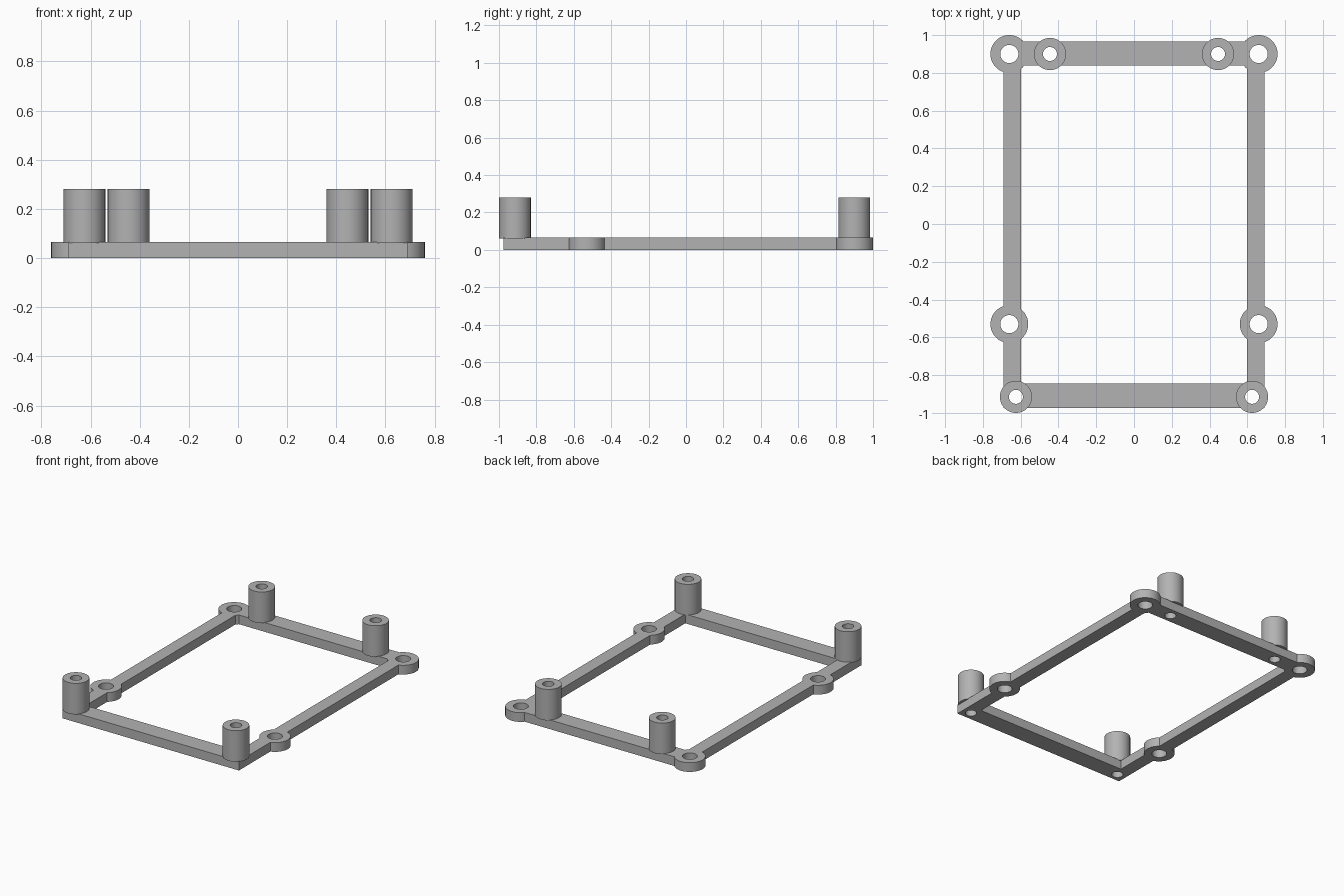
import bpy

if "Cube" in bpy.data.objects:
    bpy.data.objects.remove(bpy.data.objects["Cube"])

grey = bpy.data.materials.new("matte grey")
grey.use_nodes = True
grey.diffuse_color = (0.45, 0.45, 0.45, 1)
grey.node_tree.nodes["Principled BSDF"].inputs["Base Color"].default_value = (0.45, 0.45, 0.45, 1)

THICK = 0.065
POST_TOP = 0.28
LUGS = [(s * 0.66, y) for s in (-1, 1) for y in (0.9, -0.53)]
POSTS = [(s * x, y) for s in (-1, 1) for x, y in ((0.445, 0.9), (0.625, -0.915))]


def finish(ob, name):
    ob.name = ob.data.name = name
    ob.data.materials.clear()
    ob.data.materials.append(grey)
    return ob


def box(name, x0, x1, y0, y1):
    bpy.ops.mesh.primitive_cube_add(size=1, location=((x0 + x1) / 2, (y0 + y1) / 2, THICK / 2))
    ob = bpy.context.object
    ob.scale = (x1 - x0, y1 - y0, THICK)
    bpy.ops.object.transform_apply(location=False, rotation=False)
    return finish(ob, name)


def cylinder(name, spot, radius, z0, z1):
    bpy.ops.mesh.primitive_cylinder_add(vertices=64, radius=radius, depth=z1 - z0,
                                        location=(*spot, (z0 + z1) / 2))
    return finish(bpy.context.object, name)


def combine(target, tool, operation):
    """Apply a boolean and discard the tool."""
    mod = target.modifiers.new("boolean", "BOOLEAN")
    mod.operation = operation
    mod.solver = "EXACT"
    mod.object = tool
    tool.hide_render = True
    bpy.context.view_layer.objects.active = target
    bpy.ops.object.modifier_apply(modifier=mod.name)
    bpy.data.objects.remove(tool)


def smooth(ob):
    bpy.ops.object.select_all(action="DESELECT")
    ob.select_set(True)
    bpy.context.view_layer.objects.active = ob
    bpy.ops.object.shade_smooth_by_angle()


# Rectangular frame: outer block minus the opening
frame = box("frame", -0.69, 0.69, -0.975, 0.965)
opening = box("opening", -0.597, 0.597, -0.845, 0.84)
opening.scale.z = 3
combine(frame, opening, "DIFFERENCE")

# Round mounting lugs, then all screw holes through the frame
for spot in LUGS:
    combine(frame, cylinder("lug", spot, 0.1, 0, THICK), "UNION")
for spots, radius in ((LUGS, 0.048), (POSTS, 0.037)):
    for spot in spots:
        combine(frame, cylinder("hole", spot, radius, -0.1, 0.4), "DIFFERENCE")
smooth(frame)

# Hollow standoff posts
for spot in POSTS:
    side = "left" if spot[0] > 0 else "right"
    end = "back" if spot[1] > 0 else "front"
    post = cylinder(f"{end}_{side}_post", spot, 0.085, THICK - 0.004, POST_TOP)
    combine(post, cylinder("hole", spot, 0.037, -0.1, 0.4), "DIFFERENCE")
    smooth(post)
